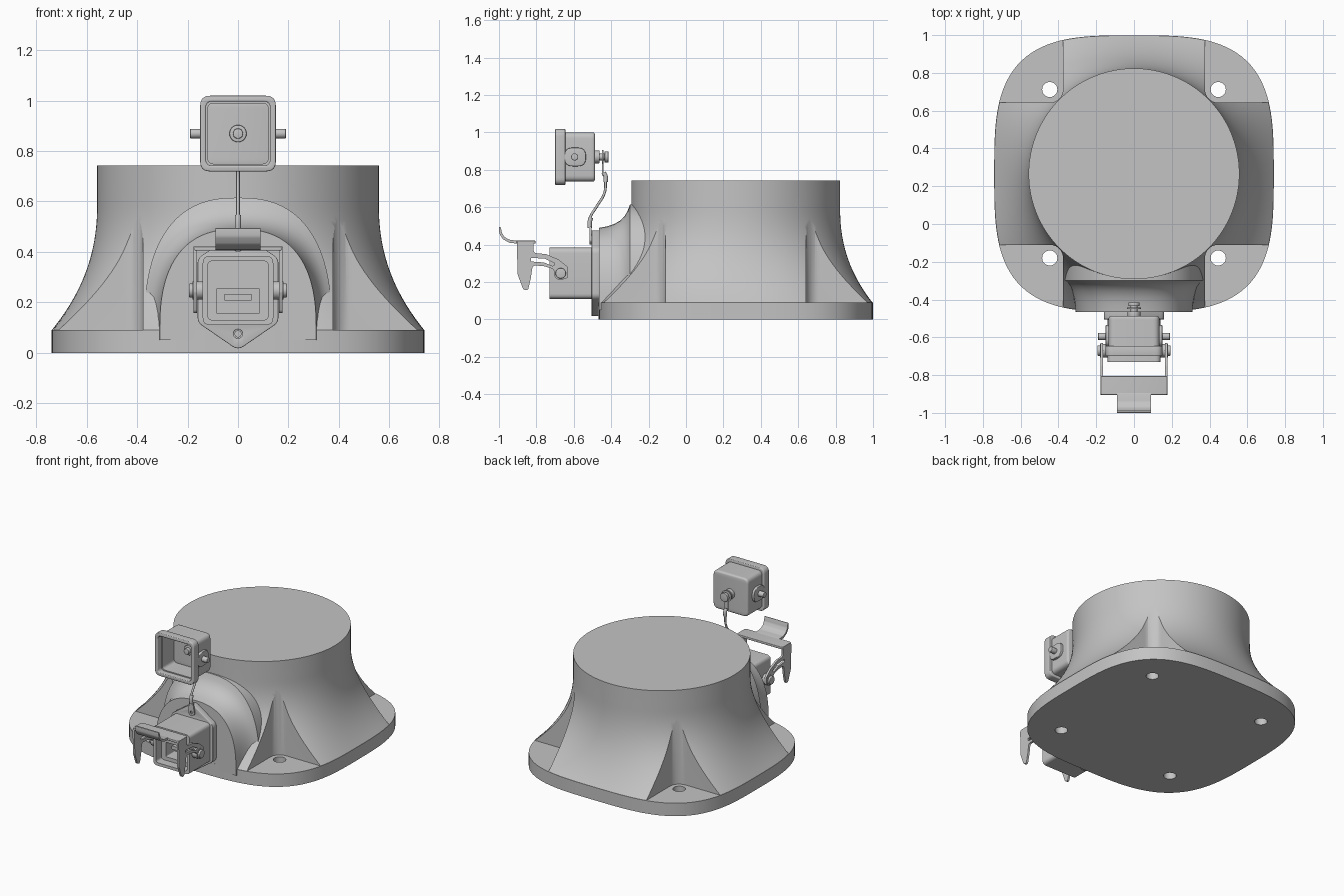
import bpy, bmesh, math
from mathutils import Matrix, Vector

if "Cube" in bpy.data.objects:
    bpy.data.objects.remove(bpy.data.objects["Cube"])

grey = bpy.data.materials.new("light_grey")
grey.use_nodes = True
GREY = (0.55, 0.55, 0.55, 1)
grey.diffuse_color = GREY
grey.node_tree.nodes["Principled BSDF"].inputs["Base Color"].default_value = GREY

CY = 0.266           # centre of the round housing
HOLE = 0.446         # offset of the mounting holes
BASE_TOP = 0.09
AXES = {"x": Matrix(((0, 0, 1), (1, 0, 0), (0, 1, 0))),
        "y": Matrix(((1, 0, 0), (0, 0, -1), (0, 1, 0))),
        "z": Matrix.Identity(3)}


def finish(name, mesh, angle=35):
    bm = bmesh.new()
    bm.from_mesh(mesh)
    bmesh.ops.remove_doubles(bm, verts=bm.verts, dist=0.0001)
    bmesh.ops.recalc_face_normals(bm, faces=bm.faces)
    bm.to_mesh(mesh)
    bm.free()
    mesh.materials.clear()
    mesh.materials.append(grey)
    obj = bpy.data.objects.new(name, mesh)
    bpy.context.collection.objects.link(obj)
    smooth(obj, angle)
    return obj


def smooth(obj, angle=35):
    bpy.ops.object.select_all(action="DESELECT")
    obj.select_set(True)
    bpy.context.view_layer.objects.active = obj
    bpy.ops.object.shade_smooth_by_angle(angle=math.radians(angle))


def from_curve(name, curve):
    tmp = bpy.data.objects.new(name + "_curve", curve)
    bpy.context.collection.objects.link(tmp)
    bpy.context.view_layer.update()
    graph = bpy.context.evaluated_depsgraph_get()
    mesh = bpy.data.meshes.new_from_object(tmp.evaluated_get(graph))
    bpy.data.objects.remove(tmp)
    mesh.name = name
    return finish(name, mesh)


def plate(name, loops, start, end, axis="z", bevel=0):
    """Extrude an outline with optional holes along an axis."""
    curve = bpy.data.curves.new(name, "CURVE")
    curve.dimensions, curve.fill_mode = "2D", "BOTH"
    curve.extrude = abs(end - start) / 2 - bevel
    curve.bevel_depth, curve.offset, curve.bevel_resolution = bevel, -bevel, 2
    for loop in loops:
        s = curve.splines.new("POLY")
        s.points.add(len(loop) - 1)
        for p, co in zip(s.points, loop):
            p.co = (co[0], co[1], 0, 1)
        s.use_cyclic_u = True
    obj = from_curve(name, curve)
    shift = Vector([(start + end) / 2 if a == axis else 0 for a in "xyz"])
    obj.data.transform(Matrix.Translation(shift) @ AXES[axis].to_4x4())
    return obj


def circle(x, y, r, n=32):
    return [(x + r * math.cos(math.tau * i / n), y + r * math.sin(math.tau * i / n)) for i in range(n)]


def rounded(points, r, n=6):
    """Round every corner of a polygon."""
    out, pts = [], [Vector(p) for p in points]
    for i, p in enumerate(pts):
        a, b = pts[i - 1] - p, pts[(i + 1) % len(pts)] - p
        d = min(r / math.tan(a.angle(b) / 2), a.length * 0.48, b.length * 0.48)
        a, b = p + a.normalized() * d, p + b.normalized() * d
        for k in range(n + 1):
            t = k / n
            out.append(tuple(a * (1 - t) ** 2 + p * 2 * t * (1 - t) + b * t * t))
    return out


def box(x, y, hx, hy, r):
    return rounded([(x - hx, y - hy), (x + hx, y - hy), (x + hx, y + hy), (x - hx, y + hy)], r)


def loft(name, rings, angle=35):
    bm = bmesh.new()
    rows = [[bm.verts.new(p) for p in ring] for ring in rings]
    for a, b in zip(rows, rows[1:]):
        for i in range(len(a)):
            bm.faces.new((a[i - 1], a[i], b[i], b[i - 1]))
    bm.faces.new(rows[0])
    bm.faces.new(rows[-1])
    mesh = bpy.data.meshes.new(name)
    bm.to_mesh(mesh)
    bm.free()
    return finish(name, mesh, angle)


def cord(name, points, r):
    curve = bpy.data.curves.new(name, "CURVE")
    curve.dimensions, curve.bevel_depth, curve.use_fill_caps = "3D", r, True
    s = curve.splines.new("BEZIER")
    s.bezier_points.add(len(points) - 1)
    for p, (y, z) in zip(s.bezier_points, points):
        p.co = (0, y, z)
        p.handle_left_type = p.handle_right_type = "AUTO"
    return from_curve(name, curve)


# Base plate with four mounting holes
def edge(t, n=3.3):
    c, s = abs(math.cos(t)), abs(math.sin(t))
    return ((c / 0.74) ** n + (s / 0.733) ** n) ** (-1 / n)


ANGLES = [math.tau * i / 160 for i in range(160)]
outline = [(edge(t) * math.cos(t), CY + edge(t) * math.sin(t)) for t in ANGLES]
corners = [(sx, sy) for sx in (-1, 1) for sy in (-1, 1)]
plate("base_plate", [outline] + [circle(sx * HOLE, CY + sy * HOLE, 0.04) for sx, sy in corners], 0, BASE_TOP)

# Flared housing: round top spreading to the base outline
rings = []
for z in [0.088 + 0.512 * i / 20 for i in range(21)] + [0.742]:
    u = max(0, (0.6 - z) / 0.512) ** 2.3
    rings.append([((0.558 + (edge(t) - 0.558) * u) * math.cos(t),
                   CY + (0.558 + (edge(t) - 0.558) * u) * math.sin(t), z) for t in ANGLES])
housing = loft("housing", rings)

# Corner pockets that clear the mounting bolts
for sx, sy in corners:
    near, far = HOLE - 0.07, 1.0
    arc = [(HOLE - 0.07 * math.cos(a), HOLE - 0.07 * math.sin(a))
           for a in [math.pi / 2 * i / 10 for i in range(11)]]
    shape = arc + [(far, near), (far, far), (near, far)]
    # arc runs from the y wall to the x wall, so close it in matching order
    shape = arc + [(HOLE, near), (far, near), (far, far), (near, far)]
    cutter = plate("pocket_cutter", [[(sx * x, CY + sy * y) for x, y in shape]], 0.04, 0.66)
    mod = housing.modifiers.new("pocket", "BOOLEAN")
    mod.operation, mod.solver, mod.object = "DIFFERENCE", "EXACT", cutter
    bpy.ops.object.select_all(action="DESELECT")
    bpy.context.view_layer.objects.active = housing
    bpy.ops.object.modifier_apply(modifier="pocket")
    bpy.data.objects.remove(cutter)
smooth(housing, 30)

# Arched boss that carries the connector
rings = []
for y, e in [(-0.465, 0), (-0.42, 0.008), (-0.385, 0.02), (-0.355, 0.037), (-0.33, 0.06), (-0.312, 0.09),
             (-0.3, 0.125), (-0.2, 0.125)]:
    w, h = 0.31 + e * 0.5, 0.4 + e
    ring = []
    for i in range(41):
        a = math.pi * i / 40
        c, s = math.cos(a), max(0, math.sin(a))
        ring.append((math.copysign(abs(c) ** 0.8, c) * w, y, BASE_TOP + s ** 0.8 * h))
    rings.append(ring + [(-w, y, 0.05), (w, y, 0.05)])
loft("connector_boss", rings)

# Connector flange, shell and socket
ZC = 0.247
hexagon = [(-0.16, 0.12), (0, 0.01), (0.16, 0.12), (0.16, 0.374), (0, 0.484), (-0.16, 0.374)]
plate("connector_flange", [rounded(hexagon, 0.04)] + [circle(0, z, 0.018, 20) for z in (0.075, 0.419)],
      -0.505, -0.463, "y", 0.004)
for z in (0.075, 0.419):
    plate("flange_screw", [circle(0, z, 0.014, 20)], -0.495, -0.463, "y")
plate("connector_shell", [box(0, ZC, 0.14, 0.137, 0.03), box(0, ZC, 0.12, 0.117, 0.02)], -0.73, -0.5, "y")
plate("connector_insert", [box(0, ZC, 0.122, 0.119, 0.02), box(0, 0.205, 0.085, 0.05, 0.006)], -0.67, -0.56, "y")
plate("socket_floor", [box(0, ZC, 0.122, 0.119, 0.02)], -0.57, -0.5, "y")
plate("socket_tongue", [box(0, 0.22, 0.055, 0.012, 0.003)], -0.65, -0.57, "y")

# Locking lever: two side arms with slots, a crossbar and a curled thumb tab
arm = [(-0.905, 0.42), (-0.815, 0.42), (-0.815, 0.355), (-0.75, 0.35), (-0.68, 0.32), (-0.63, 0.28),
       (-0.63, 0.22), (-0.69, 0.21), (-0.71, 0.27), (-0.76, 0.285), (-0.82, 0.29), (-0.83, 0.22),
       (-0.845, 0.155), (-0.87, 0.16), (-0.9, 0.24)]
slot = [(-0.83, 0.31), (-0.76, 0.305), (-0.71, 0.285), (-0.7, 0.3), (-0.755, 0.325), (-0.83, 0.33)]
for side, s in (("right", -1), ("left", 1)):
    plate(side + "_lever_arm", [rounded(arm, 0.02, 4), rounded(slot, 0.008, 4)], s * 0.163, s * 0.177, "x")
    plate(side + "_lever_pivot", [circle(-0.67, ZC, 0.036)], s * 0.13, s * 0.18, "x")
    plate(side + "_pivot_cap", [circle(-0.67, ZC, 0.028)], s * 0.175, s * 0.194, "x", 0.004)
plate("lever_crossbar", [box(0, -0.855, 0.177, 0.05, 0.012)], 0.405, 0.421, "z", 0.003)
tab = [(-0.89, 0.421), (-0.94, 0.425), (-0.97, 0.44), (-0.985, 0.465), (-0.99, 0.495),
       (-1, 0.495), (-0.998, 0.46), (-0.98, 0.43), (-0.945, 0.41), (-0.89, 0.405)]
plate("lever_thumb_tab", [rounded(tab, 0.03, 3)], -0.09, 0.09, "x")

# Open dust cap with rim, side lugs and rear knob
ZK = 0.869
plate("cap_rim", [box(0, ZK, 0.15, 0.15, 0.04), box(0, ZK, 0.127, 0.127, 0.025)], -0.7, -0.645, "y", 0.005)
plate("cap_wall", [box(0, ZK, 0.134, 0.132, 0.035), box(0, ZK, 0.12, 0.12, 0.025)], -0.66, -0.51, "y")
plate("cap_back", [box(0, ZK, 0.134, 0.132, 0.035)], -0.53, -0.487, "y", 0.012)
lug = rounded([(-0.65, ZK - 0.05), (-0.535, ZK - 0.05), (-0.535, ZK + 0.05), (-0.65, ZK + 0.05)], 0.045)
for side, s in (("right", -1), ("left", 1)):
    plate(side + "_cap_lug", [lug], s * 0.12, s * 0.15, "x", 0.004)
    plate(side + "_cap_pin", [circle(-0.595, ZK, 0.019)], s * 0.14, s * 0.19, "x", 0.003)
for part, r, start, end in (("inner_boss", 0.034, -0.545, -0.52), ("inner_stud", 0.02, -0.57, -0.54),
                            ("knob_base", 0.034, -0.49, -0.462), ("knob_neck", 0.018, -0.47, -0.42),
                            ("knob_head", 0.03, -0.435, -0.415)):
    plate(part, [circle(0, ZK, r)], start, end, "y", 0.003)

# Tether between the cap and the flange
plate("tether_ring", [circle(0, ZK, 0.038), circle(0, ZK, 0.017)], -0.45, -0.442, "y")
plate("tether_tag", [box(0, 0.805, 0.012, 0.035, 0.008)], -0.45, -0.442, "y")
cord("tether_top_sleeve", [(-0.44, 0.785), (-0.43, 0.765), (-0.43, 0.735)], 0.012)
cord("tether_cord", [(-0.43, 0.75), (-0.435, 0.68), (-0.48, 0.6), (-0.51, 0.55), (-0.515, 0.51)], 0.007)
cord("tether_bottom_sleeve", [(-0.508, 0.545), (-0.515, 0.52), (-0.515, 0.49)], 0.012)
plate("tether_eyelet", [rounded([(-0.012, 0.5), (-0.026, 0.42), (0, 0.395), (0.026, 0.42), (0.012, 0.5)], 0.015),
                        circle(0, 0.425, 0.01, 16)], -0.515, -0.505, "y")
